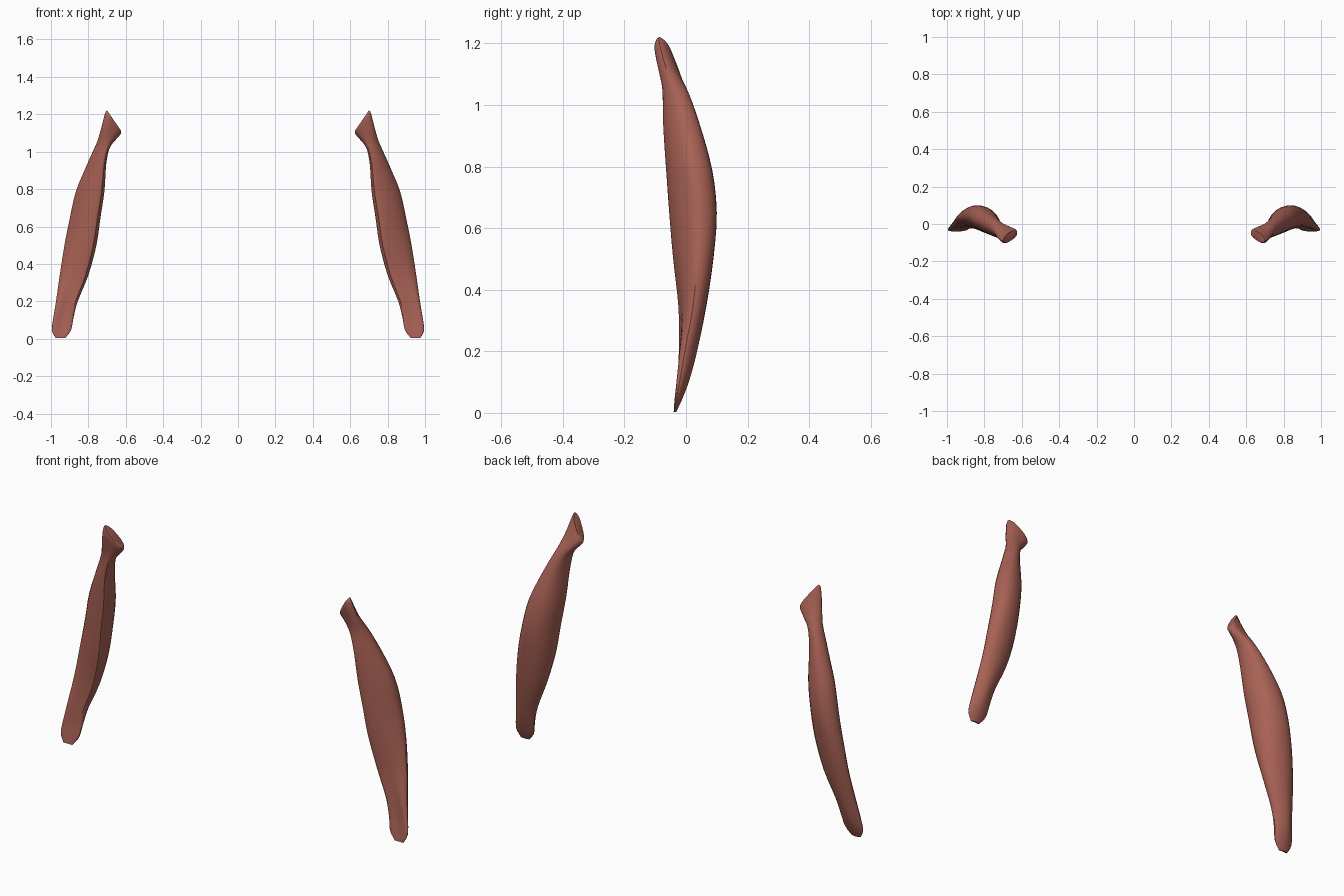
import bpy, bmesh

if "Cube" in bpy.data.objects:
    bpy.data.objects.remove(bpy.data.objects["Cube"])

# Cross-section shapes, 8 points each, counter-clockwise from the outer side
FOOT = [(1, -.5), (.75, .3), (.1, 1), (-.6, .6), (-1, -.2), (-.8, -.9), (0, -.7), (.75, -1)]
BELLY = [(1, .2), (.78, .8), (.2, 1), (-.55, .72), (-1, -.1), (-.8, -.93), (-.12, -.84), (.58, -.42)]
HEAD = [(1, -.6), (.6, .2), (-.1, .75), (-.7, 1), (-1, .5), (-.7, -.2), (0, -.75), (.6, -1)]

# Stations: z, x min, x max, y min, y max, tilt of the ring, foot weight, head weight
STATIONS = [
    (.003, .925, .975, -.04, -.032, 0, 1, 0),
    (.045, .893, .995, -.037, -.012, 0, 1, 0),
    (.11, .88, .988, -.03, .012, 0, 1, 0),
    (.20, .857, .973, -.026, .036, 0, .7, 0),
    (.34, .80, .953, -.026, .065, 0, .2, 0),
    (.50, .757, .928, -.043, .089, 0, 0, 0),
    (.65, .735, .898, -.056, .10, 0, 0, 0),
    (.79, .714, .866, -.066, .085, 0, 0, 0),
    (.93, .705, .808, -.075, .047, 0, 0, 0),
    (1.03, .688, .757, -.082, .014, .4, 0, .2),
    (1.09, .657, .733, -.092, -.008, .8, 0, .7),
    (1.15, .625, .712, -.102, -.026, 1.2, 0, 1),
    (1.17, .63, .70, -.100, -.035, 1.45, 0, 1),
]


def spline(p, q, r, s, t):
    """Catmull-Rom point between q and r."""
    return tuple(.5 * (2*b + (c - a)*t + (2*a - 5*b + 4*c - d)*t*t + (3*b - a - 3*c + d)*t**3)
                 for a, b, c, d in zip(p, q, r, s))


def ring(station):
    z, x0, x1, y0, y1, tilt, foot, head = station
    pts = []
    for f, b, h in zip(FOOT, BELLY, HEAD):
        u, v = (f[i]*foot + h[i]*head + b[i]*(1 - foot - head) for i in (0, 1))
        dx = u * (x1 - x0) / 2
        pts.append(((x0 + x1)/2 + dx, (y0 + y1)/2 + v*(y1 - y0)/2, z + tilt*dx))
    n = len(pts)
    return [spline(pts[i-1], pts[i], pts[(i+1) % n], pts[(i+2) % n], t/3)
            for i in range(n) for t in range(3)]


def muscle(name, side, mat):
    # Smooth the stations lengthwise, then loft rings through them
    st, last = STATIONS, len(STATIONS) - 1
    rows = [spline(st[max(i-1, 0)], st[i], st[i+1], st[min(i+2, last)], t/3)
            for i in range(last) for t in range(3)] + [st[last]]
    bm = bmesh.new()
    rings = [[bm.verts.new((side*x, y, z)) for x, y, z in ring(r)] for r in rows]
    n = len(rings[0])
    for a, b in zip(rings, rings[1:]):
        for i in range(n):
            j = (i + 1) % n
            bm.faces.new((a[i], a[j], b[j], b[i]))
    bm.faces.new(rings[0])
    bm.faces.new(rings[-1])
    bmesh.ops.recalc_face_normals(bm, faces=bm.faces)
    me = bpy.data.meshes.new(name)
    bm.to_mesh(me)
    bm.free()
    me.materials.append(mat)
    ob = bpy.data.objects.new(name, me)
    bpy.context.collection.objects.link(ob)
    bpy.ops.object.select_all(action='DESELECT')
    ob.select_set(True)
    bpy.context.view_layer.objects.active = ob
    bpy.ops.object.shade_smooth_by_angle()


red = bpy.data.materials.new("muscle_red")
red.diffuse_color = (.39, .12, .09, 1)
red.use_nodes = True
red.node_tree.nodes["Principled BSDF"].inputs["Base Color"].default_value = red.diffuse_color
muscle("muscle_left", 1, red)
muscle("muscle_right", -1, red)
